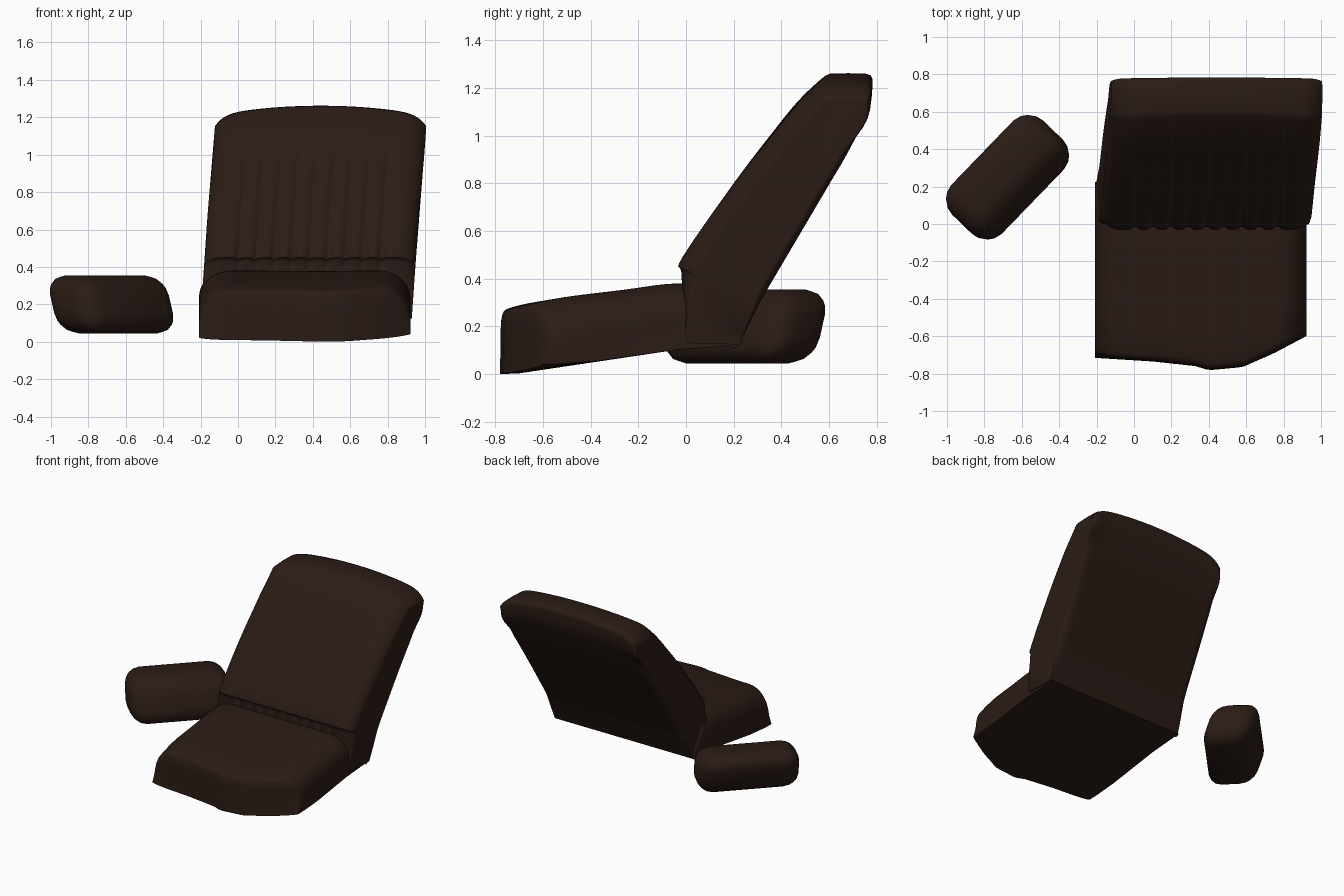
import bpy, bmesh
from math import sin, cos, pi, radians, sqrt
from mathutils import Vector, Matrix

if "Cube" in bpy.data.objects:
    bpy.data.objects.remove(bpy.data.objects["Cube"])

leather = bpy.data.materials.new("dark_leather")
leather.diffuse_color = (0.024, 0.0115, 0.008, 1)
leather.use_nodes = True
leather.node_tree.nodes["Principled BSDF"].inputs["Base Color"].default_value = leather.diffuse_color


def finish(name, bm, angle):
    bmesh.ops.recalc_face_normals(bm, faces=bm.faces)
    me = bpy.data.meshes.new(name)
    bm.to_mesh(me)
    bm.free()
    ob = bpy.data.objects.new(name, me)
    bpy.context.collection.objects.link(ob)
    me.materials.append(leather)
    bpy.ops.object.select_all(action='DESELECT')
    ob.select_set(True)
    bpy.context.view_layer.objects.active = ob
    bpy.ops.object.shade_smooth_by_angle(angle=radians(angle))


def loft(name, rings, angle=50):
    """Skin closed rings and cap both ends."""
    bm = bmesh.new()
    vs = [[bm.verts.new(p) for p in r] for r in rings]
    n = len(vs[0])
    for a, b in zip(vs, vs[1:]):
        for i in range(n):
            bm.faces.new((a[i], a[(i + 1) % n], b[(i + 1) % n], b[i]))
    bm.faces.new(vs[0])
    bm.faces.new(vs[-1])
    finish(name, bm, angle)


def spline(pts, sub):
    """Catmull-Rom resampling of a 2D polyline."""
    p = [Vector(q) for q in pts]
    p = [p[0]] + p + [p[-1]]
    out = []
    for a, b, c, d in zip(p, p[1:], p[2:], p[3:]):
        for k in range(sub):
            t = k / sub
            out.append(0.5 * (2 * b + (c - a) * t + (2 * a - 5 * b + 4 * c - d) * t * t
                              + (3 * b - a - 3 * c + d) * t ** 3))
    return out + [p[-1]]


def lerp_table(x, table):
    for (x0, y0), (x1, y1) in zip(table, table[1:]):
        if x <= x1:
            return y0 + (y1 - y0) * (x - x0) / (x1 - x0)
    return table[-1][1]


def round_edge(w, start):
    """0 in the middle, quarter-circle rise to 1 at the sides."""
    t = max(0, (abs(w) - start) / (1 - start))
    return 1 - sqrt(max(0, 1 - t * t))


def smoothstep(a, b, t):
    t = min(1, max(0, (t - a) / (b - a)))
    return t * t * (3 - 2 * t)


def stations(n):
    return [sin(pi / 2 * (2 * i / n - 1)) for i in range(n + 1)]


HALF = 0.565

# seat cushion: side profile swept across x, with an uneven bowed front
front_edge = [(-0.22, -0.715), (0.1, -0.735), (0.33, -0.76), (0.4, -0.782),
              (0.58, -0.765), (0.75, -0.69), (0.93, -0.595)]
top = spline([(-0.777, 0.14), (-0.77, 0.25), (-0.72, 0.283), (-0.57, 0.312), (-0.3, 0.347),
              (-0.1, 0.375), (0.03, 0.38), (0.1, 0.38), (0.2, 0.25)], 4)
bottom = [Vector(p) for p in ((0.225, 0.122), (-0.05, 0.1), (-0.5, 0.033), (-0.7, 0.003), (-0.78, 0))]
rings = []
for w in stations(60):
    x = 0.357 + HALF * w
    dy = lerp_table(x, front_edge) + 0.78
    edge = round_edge(w, 0.7)
    ring = []
    for i, p in enumerate(top + bottom):
        s = dy * min(1, max(0, -p.x / 0.7))
        is_top = i < len(top)
        ahead = smoothstep(0.5, 0.75, -p.x)
        lift = smoothstep(0.05, 0.28, p.y) * (0.15 + 0.03 * ahead) if is_top else -0.012 * ahead
        tuck = 0.03 * edge * ahead if is_top else 0
        ring.append((x, p.x + s + tuck, p.y + 0.17 * s - edge * lift))
    rings.append(ring)
loft("seat", rings)

# backrest: reclined profile swept across x, channelled front, arched top
front = spline([(0.0, 0.13), (-0.01, 0.3), (-0.02, 0.43), (-0.015, 0.49), (0.2, 0.8),
                (0.36, 1.01), (0.47, 1.145), (0.57, 1.24), (0.605, 1.26)], 5)
back = spline([(0.225, 0.124), (0.25, 0.18), (0.3, 0.28), (0.335, 0.345), (0.5, 0.625),
               (0.62, 0.83), (0.695, 0.96), (0.77, 1.12), (0.783, 1.235)], 5)
cap = [Vector((0.68, 1.262)), Vector((0.755, 1.26)), Vector((0.775, 1.253))]
rings = []
for w in stations(180):
    off = HALF * w
    drop = 0.05 * w * w + 0.06 * abs(w) ** 12
    f_in = 0.25 * round_edge(w, 0.78)
    b_in = 0.08 * round_edge(w, 0.9)
    groove = 0.02 * cos(pi * off / 0.095) ** 4 if abs(off) < 0.43 else 0
    f_pts, b_pts = [], []
    for f, b in zip(front, back):
        g = groove * smoothstep(0.36, 0.44, f.y) * (1 - 0.5 * smoothstep(0.44, 0.65, f.y)) \
            * (1 - smoothstep(0.9, 1.12, f.y))
        d = b - f
        f_pts.append(f + d * f_in * smoothstep(0.15, 0.5, f.y) + d.normalized() * g)
        b_pts.append(b - d * b_in * smoothstep(0.12, 0.4, b.y))
    ring = []
    for i, p in enumerate(f_pts + cap + b_pts[::-1]):
        k = drop * smoothstep(0.6, 1.2, p.y)
        slide = 0.55 if i < len(f_pts) else 0.55 - 0.45 * smoothstep(1.0, 1.2, p.y)
        x = 0.364 + 0.068 * (p.y - 0.12) + off
        ring.append((x, p.x - slide * k, p.y - k))
    rings.append(ring)
loft("backrest", rings)

# loose headrest cushion: sheared soft block turned beside the seat
bm = bmesh.new()
bmesh.ops.create_cube(bm, size=2)
bmesh.ops.scale(bm, vec=(0.35, 0.172, 0.158), verts=bm.verts)
bmesh.ops.bevel(bm, geom=bm.edges[:], offset=0.11, segments=4, profile=0.5, affect='EDGES')
for v in bm.verts:
    v.co.y += 0.32 * v.co.z
    v.co.y *= 1 - 0.4 * v.co.x ** 2
    v.co.z *= 1 - 0.3 * v.co.x ** 2
bmesh.ops.transform(bm, verts=bm.verts,
                    matrix=Matrix.Translation((-0.676, 0.25, 0.2)) @ Matrix.Rotation(radians(46), 4, 'Z'))
finish("headrest_cushion", bm, 60)
